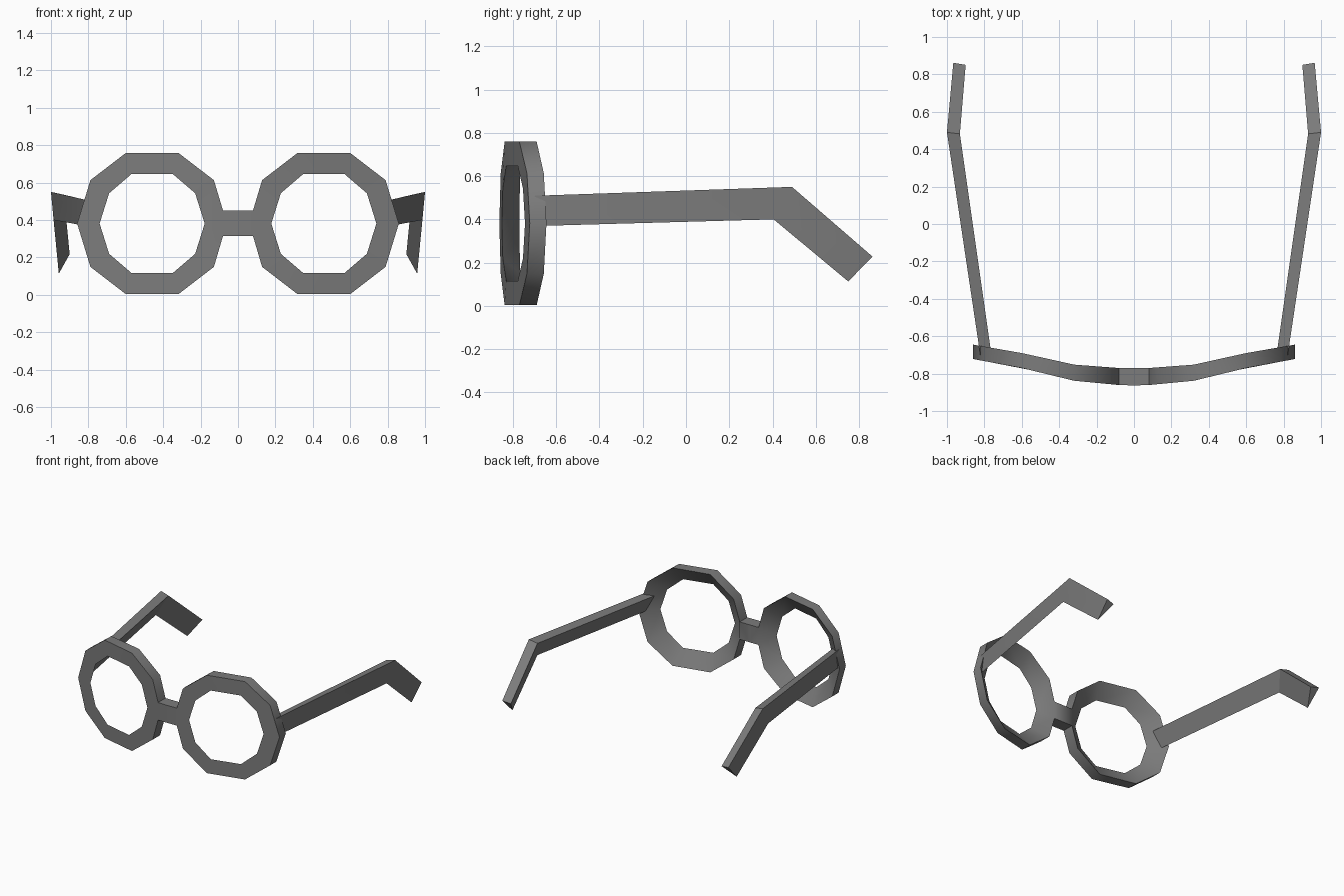
import bpy, bmesh
from math import radians

cube = bpy.data.objects.get("Cube")
if cube:
    bpy.data.objects.remove(cube, do_unlink=True)

grey = bpy.data.materials.new("dark grey plastic")
grey.use_nodes = True
colour = (0.2, 0.2, 0.2, 1)
grey.diffuse_color = colour
grey.node_tree.nodes["Principled BSDF"].inputs["Base Color"].default_value = colour


def interp(points, t):
    """Piecewise linear lookup through (t, value) pairs."""
    for (a, va), (b, vb) in zip(points, points[1:]):
        if t <= b:
            break
    return va + (vb - va) * (t - a) / (b - a)


def finish(bm, name, angle):
    bmesh.ops.recalc_face_normals(bm, faces=bm.faces)
    mesh = bpy.data.meshes.new(name)
    bm.to_mesh(mesh)
    bm.free()
    mesh.materials.append(grey)
    obj = bpy.data.objects.new(name, mesh)
    bpy.context.collection.objects.link(obj)
    bpy.ops.object.select_all(action='DESELECT')
    obj.select_set(True)
    bpy.context.view_layer.objects.active = obj
    bpy.ops.object.shade_smooth_by_angle(angle=radians(angle))


# Curve of the frame seen from above
FRONT = [(0, -0.863), (0.08, -0.861), (0.32, -0.838), (0.6, -0.77), (0.86, -0.722)]
BACK = [(0, -0.77), (0.08, -0.77), (0.32, -0.752), (0.6, -0.69), (0.86, -0.645)]
CX, CZ = 0.459, 0.381
BRIDGE_TOP, BRIDGE_LOW = (0.08, 0.45), (0.08, 0.315)


def ring(side, upper, top):
    """Ten-sided ring, counter-clockwise from its outermost corner."""
    (ux, uz), (tx, tz) = upper, top
    half = [(side, 0), (ux, uz), (tx, tz), (-tx, tz), (-ux, uz)]
    return [(CX + s * x, CZ + s * z) for s in (1, -1) for x, z in half]


# Frame: one wedge-section rim and half the bridge, then mirrored
bm = bmesh.new()


def vert(p, line):
    return bm.verts.new((p[0], interp(line, p[0]), p[1]))


def pair(p):
    return [vert(p, FRONT), vert(p, BACK)]


# The bridge replaces the rim corner nearest the nose
outline = ring(0.401, (0.33, 0.232), (0.14, 0.378))
outline[5:6] = [BRIDGE_TOP, BRIDGE_LOW]
outer = [pair(p) for p in outline]
inner = [vert(p, FRONT) for p in ring(0.281, (0.23, 0.162), (0.11, 0.265))]
inner.insert(5, inner[5])

for i in range(11):
    j = (i + 1) % 11
    o1, o2, i1, i2 = outer[i], outer[j], inner[i], inner[j]
    # Flat front, and a back sloping to the thin inner edge
    for side in (0, 1):
        bm.faces.new(list(dict.fromkeys([o1[side], o2[side], i2, i1])))
    if i1 is not i2:
        bm.faces.new((o1[0], o1[1], o2[1], o2[0]))

top, low = outer[5], outer[6]
mid_top, mid_low = pair((0, BRIDGE_TOP[1])), pair((0, BRIDGE_LOW[1]))
for side in (0, 1):
    bm.faces.new((top[side], low[side], mid_low[side], mid_top[side]))
for a, b in ((top, mid_top), (low, mid_low)):
    bm.faces.new((a[0], a[1], b[1], b[0]))
bmesh.ops.mirror(bm, geom=bm.verts[:] + bm.edges[:] + bm.faces[:],
                 axis='X', merge_dist=0.001)
finish(bm, "frame", 40)

# Arms: three-sided section at the hinge, elbow and tip
# Each section lists its outer top, inner and outer bottom corners
SECTIONS = [
    [(0.822, -0.70, 0.509), (0.762, -0.70, 0.495), (0.818, -0.70, 0.369)],
    [(1.0, 0.49, 0.55), (0.931, 0.482, 0.535), (0.986, 0.405, 0.40)],
    [(0.966, 0.862, 0.228), (0.9, 0.851, 0.217), (0.958, 0.75, 0.113)],
]

for name, sign in (("left_arm", 1), ("right_arm", -1)):
    bm = bmesh.new()
    sections = [[bm.verts.new((sign * x, y, z)) for x, y, z in section]
                for section in SECTIONS]
    for a, b in zip(sections, sections[1:]):
        for k in range(3):
            n = (k + 1) % 3
            bm.faces.new((a[k], a[n], b[n], b[k]))
    bm.faces.new(sections[0])
    bm.faces.new(sections[-1])
    finish(bm, name, 20)
